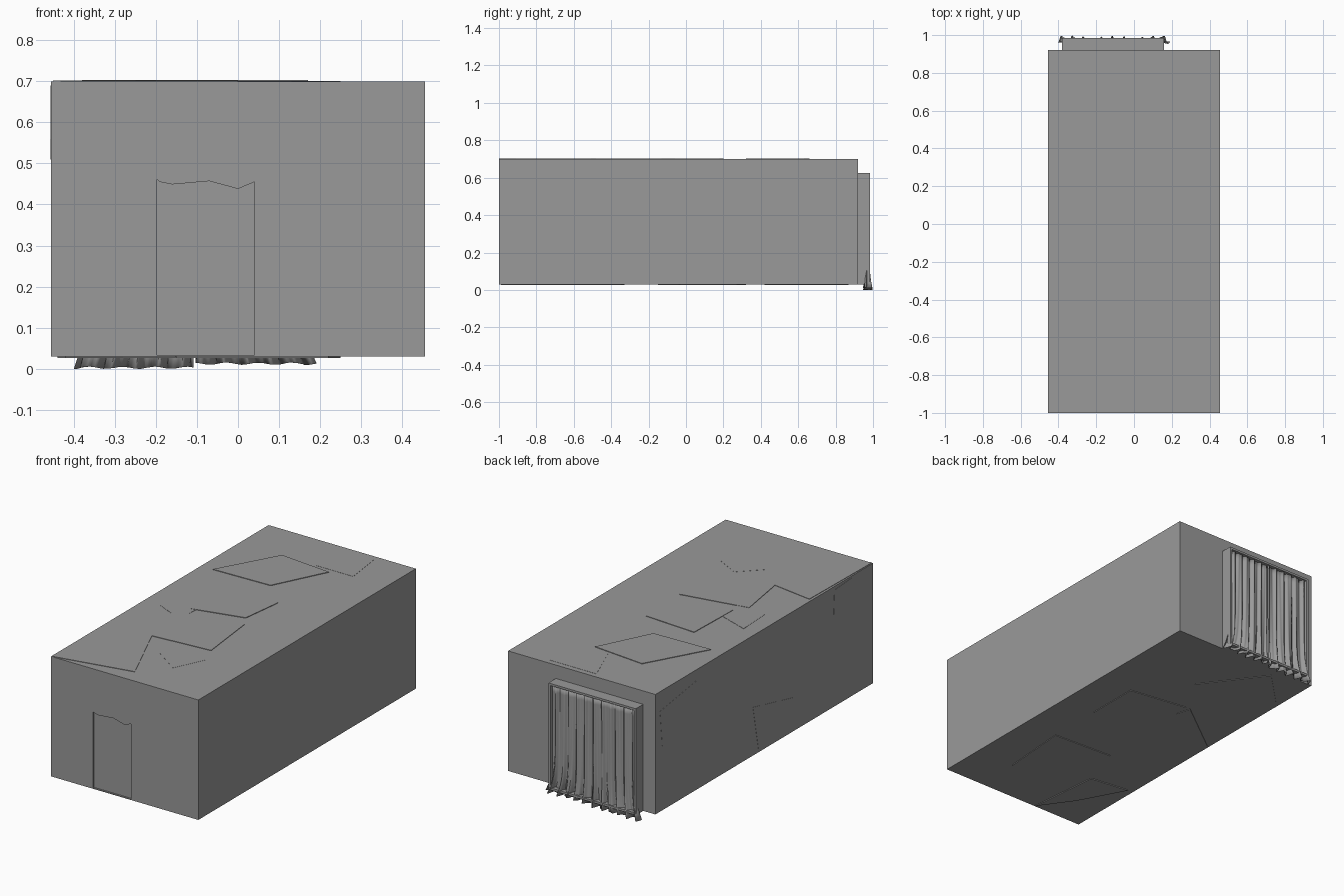
import bpy, bmesh, math

if "Cube" in bpy.data.objects:
    bpy.data.objects.remove(bpy.data.objects["Cube"], do_unlink=True)

# Single plain grey for the whole model
grey = bpy.data.materials.new("plain_grey")
grey.use_nodes = True
colour = (0.32, 0.32, 0.32, 1)
grey.diffuse_color = colour
grey.node_tree.nodes["Principled BSDF"].inputs["Base Color"].default_value = colour

HALF, FRONT, BACK, FLOOR, ROOF = 0.455, -1, 0.92, 0.03, 0.7


def finish(name, bm):
    """Turn a bmesh into a grey object."""
    bmesh.ops.recalc_face_normals(bm, faces=bm.faces)
    mesh = bpy.data.meshes.new(name)
    bm.to_mesh(mesh)
    bm.free()
    mesh.materials.append(grey)
    obj = bpy.data.objects.new(name, mesh)
    bpy.context.collection.objects.link(obj)
    return obj


def box(name, low, high):
    """Box between two opposite corners."""
    bm = bmesh.new()
    bmesh.ops.create_cube(bm, size=1)
    for v in bm.verts:
        v.co = [a + (b - a) * (c + 0.5) for a, b, c in zip(low, high, v.co)]
    return finish(name, bm)


def plate(name, outline, place, depth):
    """Thin prism: place(a, b, d) sets an outline point at depth d."""
    bm = bmesh.new()
    base = [bm.verts.new(place(a, b, 0)) for a, b in outline]
    outer = [bm.verts.new(place(a, b, depth)) for a, b in outline]
    bm.faces.new(base)
    bm.faces.new(outer)
    for i in range(len(base)):
        j = (i + 1) % len(base)
        bm.faces.new((base[i], base[j], outer[j], outer[i]))
    return finish(name, bm)


def on_roof(a, b, d):
    return (a, b, ROOF + d)


def on_underside(a, b, d):
    return (a, b, FLOOR - d)


def on_side(a, b, d):
    return (-HALF - d, a, b)


def on_door(a, b, d):
    return (a, FRONT + 0.01 - d, b)


# Main room block with a shallow doorway recess
room = box("room_block", (-HALF, FRONT, FLOOR), (HALF, BACK, ROOF))
cutter = box("doorway_cutter", (-0.197, FRONT - 0.1, FLOOR + 0.004),
             (0.04, FRONT + 0.01, 0.461))
cutter.hide_render = True
cut = room.modifiers.new("doorway", "BOOLEAN")
cut.object = cutter
cut.solver = "EXACT"
bpy.context.view_layer.objects.active = room
bpy.ops.object.modifier_apply(modifier=cut.name)
bpy.data.objects.remove(cutter, do_unlink=True)

# Ragged strip along the top of the doorway
plate("doorway_valance",
      [(-0.197, 0.461), (-0.19, 0.455), (-0.16, 0.449), (-0.07, 0.457),
       (0, 0.438), (0.04, 0.455), (0.04, 0.461)], on_door, 0.009)

# Loose sheets lying on the roof
roof_sheets = [
    [(-.45, -1), (-.44, -.46), (-.18, -.5), (0, -.91)],
    [(-.2, -.51), (-.25, -.2), (.13, -.13), (.17, -.48)],
    [(-.2, -.13), (-.19, .2), (.12, .18), (.09, -.06)],
    [(-.38, .32), (-.19, .66), (.12, .63), (-.03, .33)],
]
faint_roof_sheets = [
    [(-.06, -.63), (.06, -.51), (.21, -.59), (.13, -.76)],
    [(-.07, .89), (.22, .89), (.25, .66), (.02, .66)],
    [(-.36, -.18), (-.37, .02), (-.17, -.05), (-.18, -.26)],
]
# Sheets under the floor
floor_sheets = [
    [(.03, .54), (-.22, .87), (-.43, .66), (-.28, .42)],
    [(-.04, .04), (-.12, .32), (-.44, .08), (-.26, -.15)],
    [(.25, -.03), (.25, .27), (-.09, .32), (-.11, -.04)],
    [(.22, -.74), (.25, -.35), (-.11, -.33), (-.19, -.58)],
    [(-.15, -.99), (-.19, -.58), (-.42, -.55), (-.28, -.81)],
]
# Sheets on the right wall
wall_sheets = [
    [(.88, .59), (.55, .64), (.55, .39), (.86, .39)],
    [(.06, .3), (-.29, .22), (-.22, .04), (.01, .04)],
    [(-.66, .68), (-.81, .69), (-.79, .56), (-.65, .51)],
]
for label, sheets, place, depth in (
        ("roof_sheet", roof_sheets, on_roof, 0.0025),
        ("faint_roof_sheet", faint_roof_sheets, on_roof, 0.0007),
        ("floor_sheet", floor_sheets, on_underside, 0.003),
        ("wall_sheet", wall_sheets, on_side, 0.0007)):
    for i, sheet in enumerate(sheets):
        plate(f"{label}_{i + 1}", sheet, place, depth + 0.0003 * i)

# Three small round lamp caps just breaking the roof
for i, y in enumerate((-0.7, -0.08, 0.49)):
    ring = [(-0.11 + 0.02 * math.cos(math.tau * k / 12),
             y + 0.02 * math.sin(math.tau * k / 12)) for k in range(12)]
    plate(f"lamp_cap_{i + 1}", ring, on_roof, 0.0007)

# Window casing on the back wall: backing board and four lips
LEFT, RIGHT, TOP, LIP = 0.16, -0.38, 0.625, 0.012
OUT = 0.985
box("window_backing", (RIGHT, BACK, FLOOR), (LEFT, 0.952, TOP))
box("window_top_lip", (RIGHT, BACK, TOP - LIP), (LEFT, OUT, TOP))
box("window_bottom_lip", (RIGHT, BACK, FLOOR), (LEFT, OUT, FLOOR + LIP))
box("window_right_lip", (RIGHT, BACK, FLOOR), (RIGHT + LIP, OUT, TOP))
box("window_left_lip", (LEFT - LIP, BACK, FLOOR), (LEFT, OUT, TOP))


def curtain(name, inner, top_edge, hem_edge, hem, phase):
    """Pleated sheet whose folds and width flare near the hem."""
    cols, rows = 64, 16
    bm = bmesh.new()
    grid = []
    for r in range(rows + 1):
        t = r / rows
        flare = t ** 8
        row = []
        for c in range(cols + 1):
            s = c / cols
            edge = top_edge + (hem_edge - top_edge) * flare
            fold = (math.sin(s * 34 + phase + 0.5 * t)
                    + 0.5 * math.sin(s * 61 + phase * 2 - t)) / 1.5
            y = 0.97 + 0.003 * flare + (0.009 + 0.016 * flare) * fold
            low = hem + 0.005 * (1 + math.sin(s * 23 + phase)) / 2
            z = TOP - LIP + (low - TOP + LIP) * t
            row.append(bm.verts.new((inner + (edge - inner) * s, y, z)))
        grid.append(row)
    for a, b in zip(grid, grid[1:]):
        for c in range(cols):
            bm.faces.new((a[c], a[c + 1], b[c + 1], b[c]))
    obj = finish(name, bm)
    bpy.ops.object.select_all(action="DESELECT")
    obj.select_set(True)
    bpy.context.view_layer.objects.active = obj
    bpy.ops.object.shade_smooth_by_angle(angle=math.radians(50))
    thick = obj.modifiers.new("cloth_thickness", "SOLIDIFY")
    thick.thickness = 0.002


# Pair of curtains meeting in the middle of the window
curtain("right_curtain", -0.108, RIGHT + LIP, -0.4, 0, 0.4)
curtain("left_curtain", -0.102, LEFT - LIP, 0.19, 0.01, 2.1)
